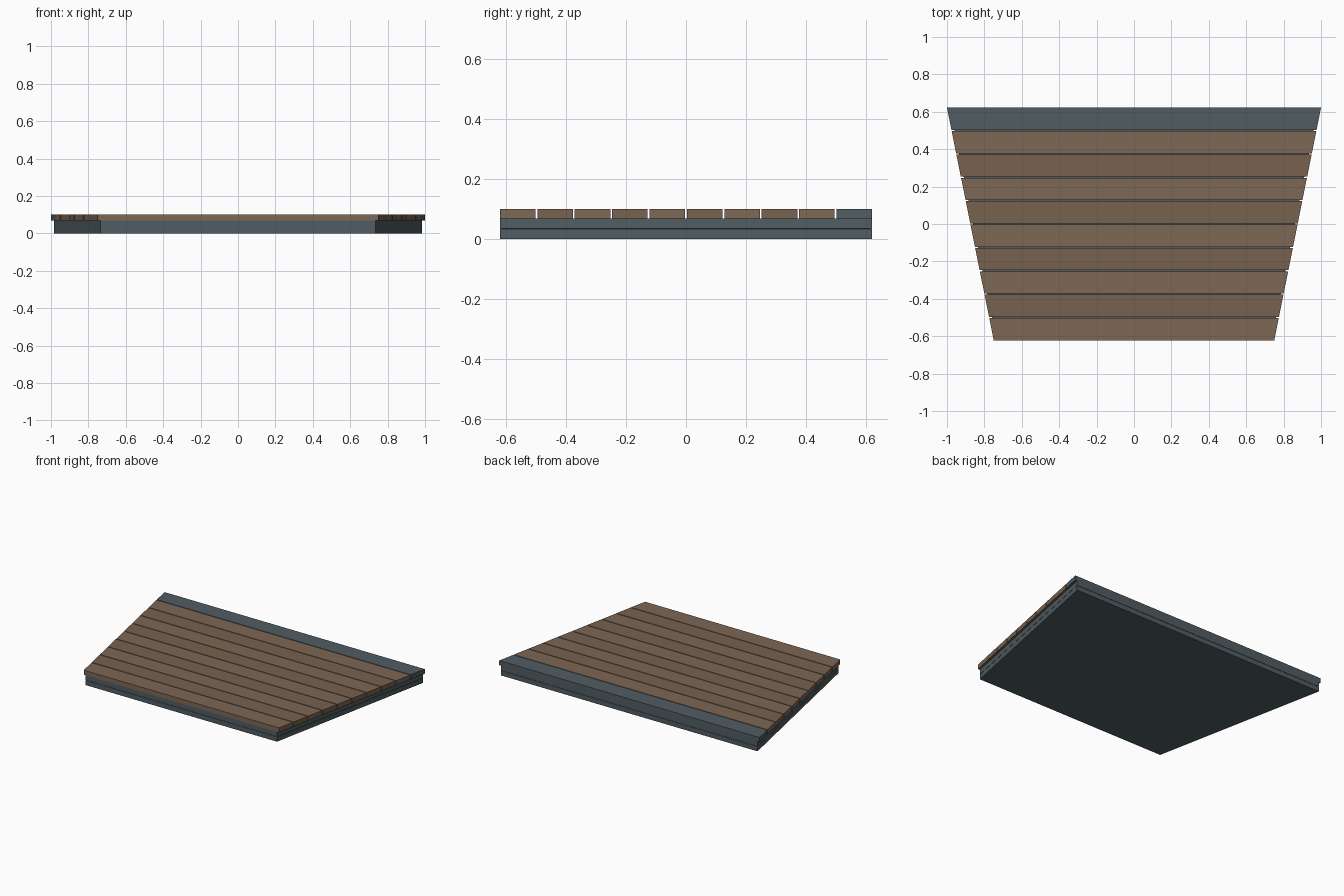
import bpy, bmesh

if "Cube" in bpy.data.objects:
    bpy.data.objects.remove(bpy.data.objects["Cube"])

COUNT, PITCH, GAP = 10, 0.125, 0.006
HALF_DEPTH = 0.622
BASE_TOP, TOP = 0.068, 0.10


def material(name, color):
    m = bpy.data.materials.new(name)
    m.diffuse_color = (*color, 1)
    m.use_nodes = True
    m.node_tree.nodes["Principled BSDF"].inputs["Base Color"].default_value = m.diffuse_color
    return m


def half_width(y):
    return 0.75 + 0.25 * (y + HALF_DEPTH) / (2 * HALF_DEPTH)


def trapezoid_ring(bm, y0, y1, z, inset_x=0.0, inset_y=0.0):
    a, b = y0 + inset_y, y1 - inset_y
    wa, wb = half_width(a) - inset_x, half_width(b) - inset_x
    return [bm.verts.new(p) for p in
            ((-wa, a, z), (wa, a, z), (wb, b, z), (-wb, b, z))]


def loft(name, y0, y1, levels, mat):
    """Tapered slab; levels are (z, side inset, front/back inset)."""
    bm = bmesh.new()
    rings = [trapezoid_ring(bm, y0, y1, *lv) for lv in levels]
    bm.faces.new(rings[0][::-1])
    bm.faces.new(rings[-1])
    for lo, hi in zip(rings, rings[1:]):
        for i in range(4):
            j = (i + 1) % 4
            bm.faces.new((lo[i], lo[j], hi[j], hi[i]))
    bmesh.ops.recalc_face_normals(bm, faces=bm.faces)
    me = bpy.data.meshes.new(name)
    bm.to_mesh(me)
    bm.free()
    me.materials.append(mat)
    ob = bpy.data.objects.new(name, me)
    bpy.context.collection.objects.link(ob)
    return ob


slate = material("slate", (0.083, 0.109, 0.122))
woods = [material("wood_a", (0.205, 0.135, 0.088)),
         material("wood_b", (0.185, 0.122, 0.078))]

# Solid base with a fine seam at mid height
loft("base", -HALF_DEPTH, HALF_DEPTH,
     [(0, 0.015, 0), (0.033, 0.015, 0), (0.034, 0.018, 0.003),
      (0.035, 0.015, 0), (BASE_TOP, 0.015, 0)], slate)

# Deck boards, with the slate edge board at the back
for i in range(COUNT):
    y0 = -HALF_DEPTH + i * PITCH
    last = i == COUNT - 1
    loft("edge_board" if last else f"deck_board_{i + 1}",
         y0, y0 + PITCH - GAP, [(BASE_TOP, 0, 0), (TOP, 0, 0)],
         slate if last else woods[i % 2])
